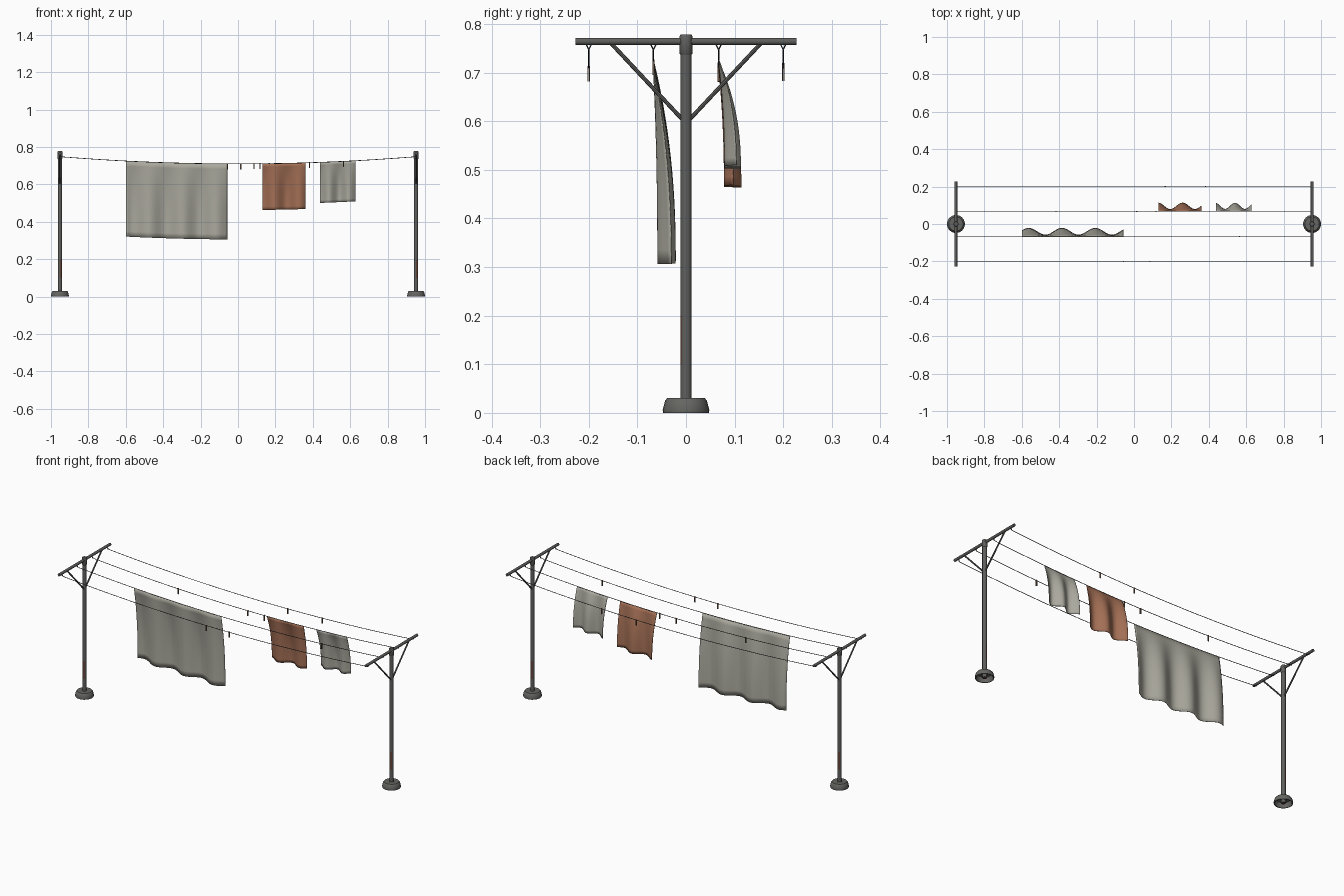
import bpy, bmesh, math
from mathutils import Vector

if "Cube" in bpy.data.objects:
    bpy.data.objects.remove(bpy.data.objects["Cube"])


def mat(name, r, g, b):
    m = bpy.data.materials.new(name)
    m.diffuse_color = (r, g, b, 1)
    m.use_nodes = True
    m.node_tree.nodes["Principled BSDF"].inputs["Base Color"].default_value = m.diffuse_color
    return m


STEEL = mat("dark steel", 0.115, 0.115, 0.112)
RUST = mat("rust", 0.13, 0.06, 0.042)
BASE = mat("weathered concrete", 0.13, 0.13, 0.122)
WIRE = mat("line wire", 0.06, 0.06, 0.06)
WOOD = mat("peg wood", 0.17, 0.10, 0.06)
LINEN = mat("grey linen", 0.41, 0.40, 0.345)
TERRA = mat("terracotta cloth", 0.38, 0.165, 0.095)


def make(name, bm, *mats, smooth=True):
    bmesh.ops.recalc_face_normals(bm, faces=bm.faces)
    me = bpy.data.meshes.new(name)
    bm.to_mesh(me)
    bm.free()
    ob = bpy.data.objects.new(name, me)
    bpy.context.collection.objects.link(ob)
    for m in mats:
        me.materials.append(m)
    if smooth:
        bpy.context.view_layer.objects.active = ob
        ob.select_set(True)
        bpy.ops.object.shade_smooth_by_angle(angle=math.radians(40))
        ob.select_set(False)
    return ob


def lathe(bm, profile, centre, n=20):
    """Revolve (radius, z) points about a vertical axis."""
    rings = [[bm.verts.new((centre[0] + r * math.cos(2 * math.pi * i / n),
                            centre[1] + r * math.sin(2 * math.pi * i / n), z))
              for i in range(n)] for r, z in profile]
    for a, b in zip(rings, rings[1:]):
        for i in range(n):
            j = (i + 1) % n
            bm.faces.new((a[i], a[j], b[j], b[i]))
    return rings


def tube(bm, pts, r, n=10):
    """Sweep a round section along a planar path, capped at both ends."""
    pts = [Vector(p) for p in pts]
    rings = []
    for k, p in enumerate(pts):
        d = (pts[min(k + 1, len(pts) - 1)] - pts[max(k - 1, 0)]).normalized()
        u = d.cross(Vector((0, 1, 0)) if abs(d.y) < 0.5 else Vector((1, 0, 0))).normalized()
        v = d.cross(u)
        rings.append([bm.verts.new(p + r * (math.cos(2 * math.pi * i / n) * u +
                                            math.sin(2 * math.pi * i / n) * v)) for i in range(n)])
    for a, b in zip(rings, rings[1:]):
        for i in range(n):
            j = (i + 1) % n
            bm.faces.new((a[i], a[j], b[j], b[i]))
    bm.faces.new(rings[0])
    bm.faces.new(rings[-1])


PX = 0.952                      # post distance from centre
LINES = (-0.2, -0.067, 0.067, 0.2)


def sag(x):
    return 0.71 + 0.038 * (x / 0.945) ** 2


for side, s in (("left", -1), ("right", 1)):
    x = s * PX
    # round post with a few rusted patches
    bm = bmesh.new()
    zs = (0.002, 0.1, 0.2, 0.42, 0.5, 0.6, 0.74)
    rings = lathe(bm, [(0.0115, z) for z in zs], (x, 0), 16)
    bm.faces.new(rings[0])
    for f in bm.faces:
        c = f.calc_center_median()
        a = math.degrees(math.atan2(c.y, c.x - x)) % 180
        if (0.1 < c.z < 0.2 and 100 < a < 125) or c.z < 0.01:
            f.material_index = 1
    make(side + "_post", bm, STEEL, RUST)

    # hollow foot
    bm = bmesh.new()
    lathe(bm, [(0.0115, 0.026), (0.036, 0.026), (0.043, 0.0), (0.047, 0.0), (0.048, 0.006),
               (0.043, 0.025), (0.038, 0.031), (0.0115, 0.031)], (x, 0), 24)
    make(side + "_foot", bm, BASE)

    # collar on top of the post
    bm = bmesh.new()
    r = lathe(bm, [(0.0115, 0.737), (0.0132, 0.739), (0.0132, 0.775), (0.011, 0.778)], (x, 0), 16)
    bm.faces.new(r[-1])
    make(side + "_collar", bm, STEEL)

    # cross arm
    bm = bmesh.new()
    tube(bm, [(x, -0.227, 0.764), (x, 0.227, 0.764)], 0.0075, 12)
    make(side + "_cross_arm", bm, STEEL)

    # diagonal braces
    bm = bmesh.new()
    for t in (-1, 1):
        tube(bm, [(x, t * 0.153, 0.759), (x, t * 0.006, 0.602)], 0.0042, 8)
    make(side + "_braces", bm, STEEL)

    # small wire ties below the arm
    bm = bmesh.new()
    for y in LINES:
        for t in (-1, 1):
            tube(bm, [(x - s * 0.001, y + t * 0.006, 0.759), (x - s * 0.006, y, 0.747)], 0.0014, 6)
    make(side + "_line_ties", bm, WIRE)

# sagging washing lines
for k, y in enumerate(LINES):
    bm = bmesh.new()
    xs = [-0.948 + 1.896 * i / 32 for i in range(33)]
    tube(bm, [(x, y, sag(x)) for x in xs], 0.0017, 6)
    make("washing_line_%d" % (k + 1), bm, WIRE)


def cloth(name, x0, x1, y, length, peak, period, mean, amp, m):
    """Sheet hanging from a line, its folds growing towards the hem."""
    nx, nz = 48, 14
    bm = bmesh.new()
    grid = []
    for j in range(nz + 1):
        t = j / nz
        d = 1 - (1 - t) ** 2.2
        row = []
        for i in range(nx + 1):
            x = x0 + (x1 - x0) * i / nx
            w = math.cos(2 * math.pi * (x - peak) / period)
            off = d * (mean + amp * w)
            row.append(bm.verts.new((x, y + off, sag(x) + 0.001 - length * t)))
        grid.append(row)
    for a, b in zip(grid, grid[1:]):
        for i in range(nx):
            bm.faces.new((a[i], a[i + 1], b[i + 1], b[i]))
    ob = make(name, bm, m)
    sol = ob.modifiers.new("thickness", 'SOLIDIFY')
    sol.thickness = 0.002
    sol.offset = 0


cloth("large_sheet", -0.598, -0.057, -0.067, 0.405, -0.385, 0.178, 0.027, 0.018, LINEN)
cloth("terracotta_towel", 0.132, 0.36, 0.067, 0.248, 0.26, 0.132, 0.029, 0.017, TERRA)
cloth("small_towel", 0.438, 0.628, 0.067, 0.218, 0.54, 0.106, 0.029, 0.016, LINEN)

# clothes pegs: two legs gripping the line
PEGS = ((-0.057, -0.2), (0.085, -0.2), (0.565, -0.067), (-0.418, 0.067),
        (0.015, 0.067), (0.117, 0.067), (0.167, 0.2), (0.383, 0.2))
bm = bmesh.new()
for x, y in PEGS:
    for t in (-1, 1):
        g = bmesh.ops.create_cube(bm, size=1)["verts"]
        bmesh.ops.scale(bm, vec=(0.006, 0.0022, 0.032), verts=g)
        bmesh.ops.translate(bm, vec=(x, y + t * 0.0013, sag(x) - 0.013), verts=g)
make("clothes_pegs", bm, WOOD, smooth=False)
